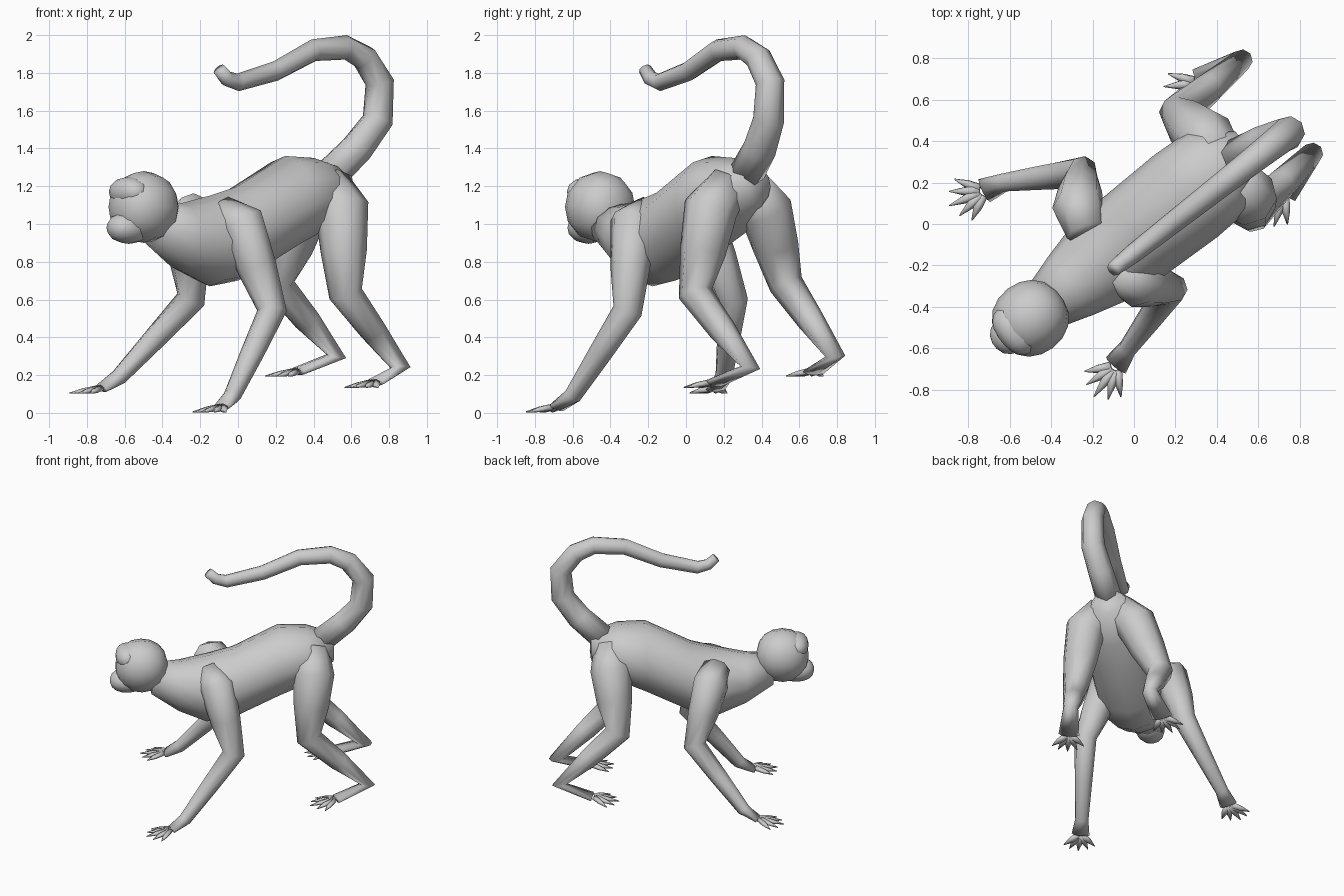
import bpy, bmesh
from math import cos, sin, pi, radians
from mathutils import Vector

if "Cube" in bpy.data.objects:
    bpy.data.objects.remove(bpy.data.objects["Cube"])

UP = Vector((0, 0, 1))
FORWARD = Vector((-0.79, -0.615, 0)).normalized()
LEFT = UP.cross(FORWARD)

fur = bpy.data.materials.new("grey fur")
fur.use_nodes = True
fur.diffuse_color = (0.6, 0.6, 0.6, 1)
fur.node_tree.nodes["Principled BSDF"].inputs["Base Color"].default_value = fur.diffuse_color


def loft(name, rings, sides=8, upright=False):
    """Skin rings of (centre, half width, half height) into one closed tube."""
    bm = bmesh.new()
    loops = []
    last = len(rings) - 1
    for i, (centre, wide, high) in enumerate(rings):
        along = (rings[min(i + 1, last)][0] - rings[max(i - 1, 0)][0]).normalized()
        side = LEFT if upright else (LEFT - along * LEFT.dot(along)).normalized()
        top = UP if upright else along.cross(side)
        angles = [2 * pi * k / sides for k in range(sides)]
        loops.append([bm.verts.new(centre + side * wide * cos(a) + top * high * sin(a))
                      for a in angles])
    for lower, upper in zip(loops, loops[1:]):
        for k in range(sides):
            n = (k + 1) % sides
            bm.faces.new((lower[k], lower[n], upper[n], upper[k]))
    bm.faces.new(loops[0])
    bm.faces.new(loops[-1])
    bmesh.ops.recalc_face_normals(bm, faces=bm.faces)
    for face in bm.faces:
        face.smooth = True
    mesh = bpy.data.meshes.new(name)
    bm.to_mesh(mesh)
    bm.free()
    mesh.materials.append(fur)
    part = bpy.data.objects.new(name, mesh)
    bpy.context.collection.objects.link(part)


def ball(name, centre, length, width, height):
    """A slightly boxy ellipsoid that points forward."""
    rings = []
    for k in range(9):
        angle = pi * (k + 0.3) / 8.6
        swell = sin(angle) ** 0.8
        rings.append((centre - FORWARD * length * cos(angle), width * swell, height * swell))
    loft(name, rings, 12, True)


def digits(name, palm, heading, width):
    """Five pointed fingers or toes fanned around the heading."""
    for k in range(-2, 3):
        angle = radians(heading + 22 * k)
        out = Vector((cos(angle), sin(angle), 0))
        reach = out * (0.16 - 0.015 * abs(k)) - UP * 0.025
        root = palm + out * width * 0.4
        rings = [(root, 0.027, 0.018), (root + reach / 2, 0.022, 0.015),
                 (root + reach, 0.003, 0.003)]
        loft(f"{name}_digit_{k + 3}", rings, 5)


def limb(name, inward, joints, heading, girth, reach, drop):
    """A bent leg that grows out of the torso and tapers to a flat palm."""
    hip, knee, ankle = (Vector(j) for j in joints)
    angle = radians(heading)
    palm = ankle + Vector((cos(angle), sin(angle), 0)) * reach - UP * drop
    path = [hip + inward, hip, hip.lerp(knee, 0.5), knee, knee.lerp(ankle, 0.5), ankle]
    taper = [0.8, 1, 0.85, 0.63, 0.5, 0.37]
    rings = [(p, girth * t, girth * t) for p, t in zip(path, taper)]
    width = girth * 0.5
    rings.append((palm, width, 0.022))
    loft(name, rings)
    digits(name, palm, heading, width)


# Torso: x, middle height, half height, half width, from rump to neck
torso = [(0.55, 1.2, 0.1, 0.1), (0.4, 1.15, 0.2, 0.24), (0.25, 1.11, 0.25, 0.25),
         (0, 0.95, 0.25, 0.24), (-0.15, 0.91, 0.24, 0.23), (-0.3, 0.93, 0.18, 0.18),
         (-0.45, 0.99, 0.11, 0.12)]
loft("torso", [(Vector((x, 0.78 * x - 0.06, z)), wide, high) for x, z, high, wide in torso],
     12, True)

# Head
skull = Vector((-0.5, -0.455, 1.09))
ball("skull", skull, 0.18, 0.18, 0.19)
ball("brow", skull + FORWARD * 0.1 + UP * 0.08, 0.08, 0.13, 0.08)
ball("muzzle", skull + FORWARD * 0.1 - UP * 0.11, 0.12, 0.1, 0.085)

# Tail curls forward in an upright plane beside the spine
curl = [(0.47, 1.24), (0.63, 1.4), (0.74, 1.55), (0.75, 1.75), (0.67, 1.88), (0.57, 1.935),
        (0.4, 1.92), (0.2, 1.81), (0, 1.75), (-0.06, 1.77), (-0.1, 1.82)]
tail = []
for i, (x, z) in enumerate(curl):
    radius = 0.095 - 0.006 * i
    aside = min(0.14, 0.06 + 0.04 * i)
    tail.append((Vector((x, 0.78 * x - aside, z)), radius, radius))
loft("tail", tail)

# Front legs: shoulder, elbow, wrist, then heading
for name, side, joints, heading in (
        ("left", 1, [(0.02, -0.28, 1), (0.18, -0.31, 0.54), (-0.03, -0.6, 0.09)], 235),
        ("right", -1, [(-0.27, 0.08, 1.02), (-0.25, 0.25, 0.6), (-0.63, 0.2, 0.19)], 203)):
    inward = FORWARD * 0.04 - LEFT * side * 0.12 + UP * 0.05
    limb(name + "_front_leg", inward, joints, heading, 0.125, 0.1, 0.06)

# Hind legs: hip, knee, heel, then heading
for name, side, joints, heading in (
        ("left", 1, [(0.55, 0.13, 1.08), (0.57, 0.05, 0.63), (0.86, 0.34, 0.24)], 233),
        ("right", -1, [(0.34, 0.42, 1.08), (0.21, 0.53, 0.68), (0.52, 0.79, 0.3)], 208)):
    inward = UP * 0.13 - LEFT * side * 0.12
    limb(name + "_hind_leg", inward, joints, heading, 0.145, 0.23, 0.08)
